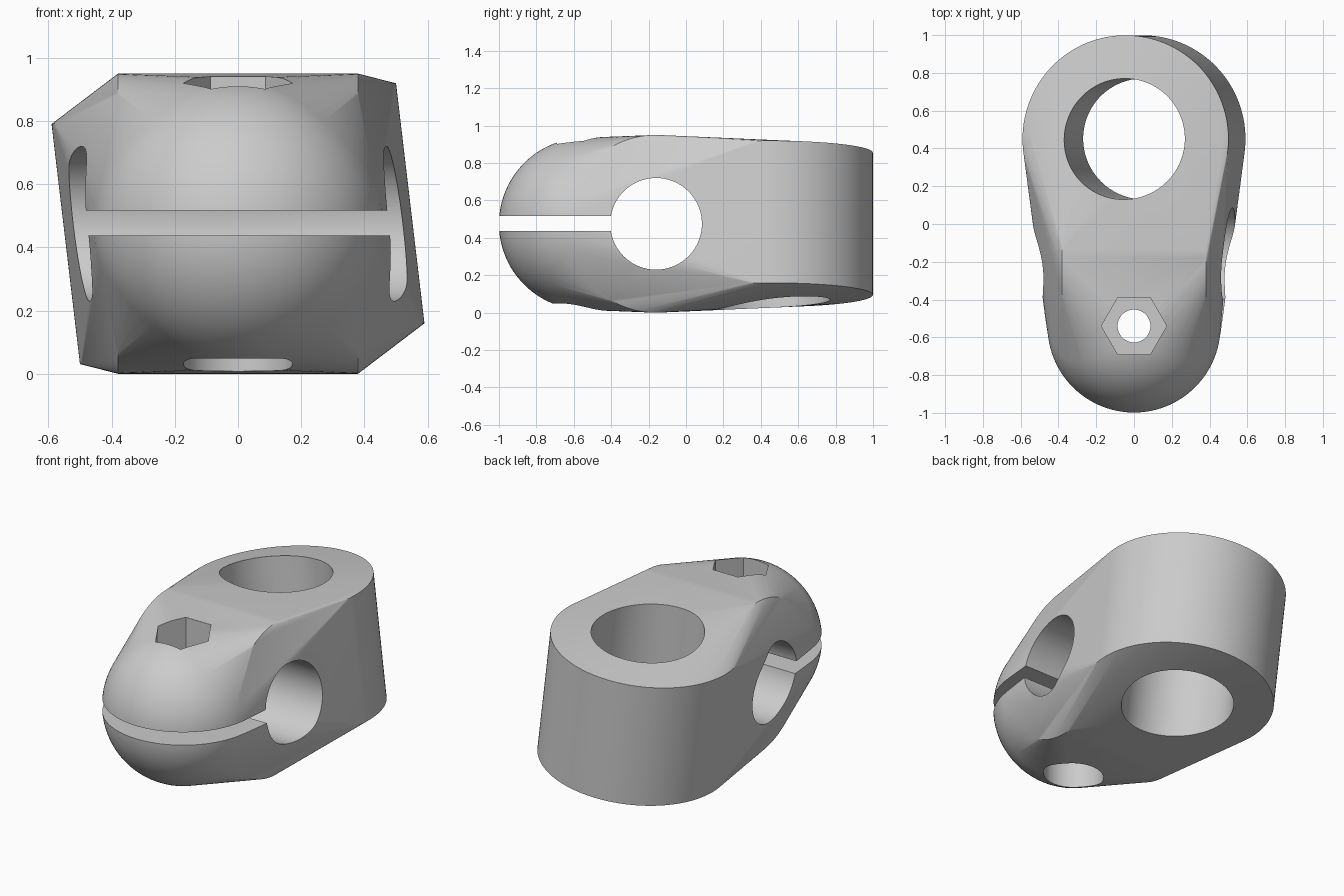
import bpy, bmesh
from math import radians
from mathutils import Matrix, Vector

cube = bpy.data.objects.get("Cube")
if cube:
    bpy.data.objects.remove(cube, do_unlink=True)

MID = 0.475
POST = Vector((0, 0.45, MID))      # tilted post axis
ROD = Vector((0, -0.16, MID))      # sideways rod axis
NOSE = Vector((0, -0.54, MID))     # bolt axis and rounded nose
TILT = Matrix.Rotation(radians(-6.75), 4, 'Y')
SIDEWAYS = Matrix.Rotation(radians(90), 4, 'Y')


def add_cylinder(bm, centre, radius, length, turn=Matrix(), sides=128):
    bmesh.ops.create_cone(bm, cap_ends=True, segments=sides, radius1=radius,
                          radius2=radius, depth=length,
                          matrix=Matrix.Translation(centre) @ turn)


def to_object(bm, name):
    mesh = bpy.data.meshes.new(name)
    bmesh.ops.recalc_face_normals(bm, faces=bm.faces)
    bm.to_mesh(mesh)
    bm.free()
    obj = bpy.data.objects.new(name, mesh)
    bpy.context.collection.objects.link(obj)
    return obj


def cylinder_cutter(name, *args, **options):
    bm = bmesh.new()
    add_cylinder(bm, *args, **options)
    return to_object(bm, name)


# Body: one skin stretched over the post boss, rod boss and round nose
bm = bmesh.new()
add_cylinder(bm, POST, 0.549, 0.765, TILT)
add_cylinder(bm, ROD, 0.475, 0.76, SIDEWAYS)
bmesh.ops.create_uvsphere(bm, u_segments=96, v_segments=48, radius=0.46,
                          matrix=Matrix.Translation(NOSE))
bmesh.ops.delete(bm, geom=bm.faces[:] + bm.edges[:], context='EDGES_FACES')
hull = bmesh.ops.convex_hull(bm, input=bm.verts[:])
bmesh.ops.delete(bm, geom=[v for v in bm.verts if not v.link_faces], context='VERTS')
bmesh.ops.dissolve_limit(bm, angle_limit=radians(0.05), verts=bm.verts[:],
                         edges=bm.edges[:])
body = to_object(bm, "clamp_body")

# Clamping slot from the nose back into the rod hole
bm = bmesh.new()
bmesh.ops.create_cube(bm, size=1, matrix=Matrix.Translation((0, -0.7, MID + 0.002))
                      @ Matrix.Diagonal((2, 1, 0.08, 1)))

# Holes: post, rod, bolt, hexagonal nut pocket above, round head pocket below
cutters = [
    cylinder_cutter("post_hole", POST, 0.32, 2, TILT),
    cylinder_cutter("rod_hole", ROD, 0.245, 2, SIDEWAYS),
    cylinder_cutter("bolt_hole", NOSE, 0.087, 2, sides=64),
    to_object(bm, "clamp_slot"),
    cylinder_cutter("nut_pocket", NOSE + Vector((0, 0, 0.5)), 0.173, 0.5,
                    Matrix.Rotation(radians(30), 4, 'Z'), sides=6),
    cylinder_cutter("head_pocket", NOSE - Vector((0, 0, 0.5)), 0.173, 0.5, sides=64),
]
bpy.context.view_layer.objects.active = body
for cutter in cutters:
    cutter.hide_render = True
    cut = body.modifiers.new(cutter.name, 'BOOLEAN')
    cut.operation = 'DIFFERENCE'
    cut.solver = 'EXACT'
    cut.object = cutter
    bpy.ops.object.modifier_apply(modifier=cut.name)
    bpy.data.objects.remove(cutter, do_unlink=True)

# Single grey finish
grey = bpy.data.materials.new("plain grey")
grey.use_nodes = True
colour = (0.6, 0.6, 0.6, 1)
grey.diffuse_color = colour
grey.node_tree.nodes["Principled BSDF"].inputs["Base Color"].default_value = colour
body.data.materials.clear()
body.data.materials.append(grey)

bpy.ops.object.select_all(action='DESELECT')
body.select_set(True)
bpy.ops.object.shade_smooth_by_angle(angle=radians(25))
